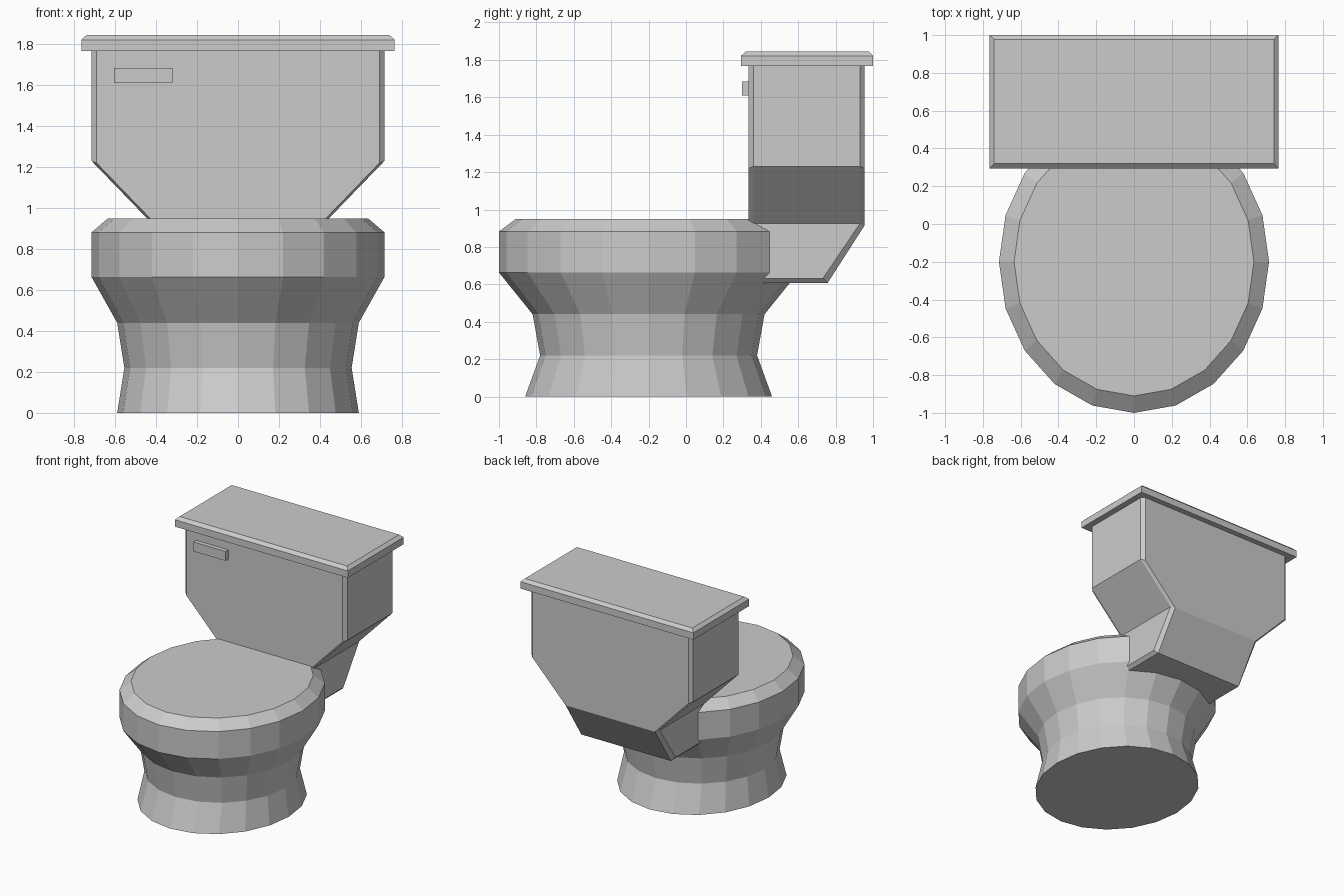
import bpy, bmesh
from math import sin, cos, pi

if "Cube" in bpy.data.objects:
    bpy.data.objects.remove(bpy.data.objects["Cube"])


def make_object(name, bm):
    bmesh.ops.recalc_face_normals(bm, faces=bm.faces[:])
    mesh = bpy.data.meshes.new(name)
    bm.to_mesh(mesh)
    bm.free()
    obj = bpy.data.objects.new(name, mesh)
    bpy.context.collection.objects.link(obj)
    return obj


def loft(name, rings, caps):
    """Skin a stack of equal-length rings; caps are index lists used at both ends."""
    bm = bmesh.new()
    vs = [[bm.verts.new(p) for p in ring] for ring in rings]
    n = len(rings[0])
    for a, b in zip(vs, vs[1:]):
        for i in range(n):
            j = (i + 1) % n
            bm.faces.new((a[i], a[j], b[j], b[i]))
    for end in (vs[0], vs[-1]):
        for cap in caps:
            bm.faces.new([end[i] for i in cap])
    return make_object(name, bm)


def ellipse(z, rx, ry, sides=20, cy=-0.2):
    return [(rx * cos(2 * pi * i / sides), cy + ry * sin(2 * pi * i / sides), z)
            for i in range(sides)]


def chamfered_rect(z, hx, y0, y1, c, drop=0.0):
    """Rectangle with cut corners; the front and back edges sit lower by drop."""
    half = [(hx - c, y0, z - drop), (hx, y0 + c, z),
            (hx, y1 - c, z), (hx - c, y1, z - drop)]
    return half + [(-x, y, zz) for x, y, zz in reversed(half)]


def rect(z, hx, y0, y1):
    return [(-hx, y0, z), (hx, y0, z), (hx, y1, z), (-hx, y1, z)]


# Bowl with closed seat top
bowl_profile = [(0, 0.59, 0.66), (0.22, 0.555, 0.58), (0.44, 0.59, 0.62),
                (0.663, 0.715, 0.80), (0.882, 0.715, 0.80), (0.95, 0.635, 0.71)]
loft("bowl", [ellipse(*p) for p in bowl_profile], [range(20)])

# Tank tapering down into the back of the bowl
C = 0.025
tank_rings = [chamfered_rect(1.77, 0.715, 0.335, 0.955, C),
              chamfered_rect(1.23, 0.715, 0.335, 0.955, C, 0.01),
              chamfered_rect(0.925, 0.42, 0.335, 0.955, C, 0.01),
              chamfered_rect(0.632, 0.42, 0.335, 0.757, C, 0.025)]
loft("tank", tank_rings, [(0, 3, 4, 7), (0, 1, 2, 3), (4, 5, 6, 7)])

# Tank lid with chamfered top edge
loft("tank_lid", [rect(1.767, 0.765, 0.295, 1.0), rect(1.822, 0.765, 0.295, 1.0),
                  rect(1.845, 0.74, 0.32, 0.977)], [range(4)])

# Flush handle
bpy.ops.mesh.primitive_cube_add(size=1, location=(-0.4625, 0.325, 1.648))
handle = bpy.context.object
handle.name = "flush_handle"
handle.scale = (0.285, 0.05, 0.075)
